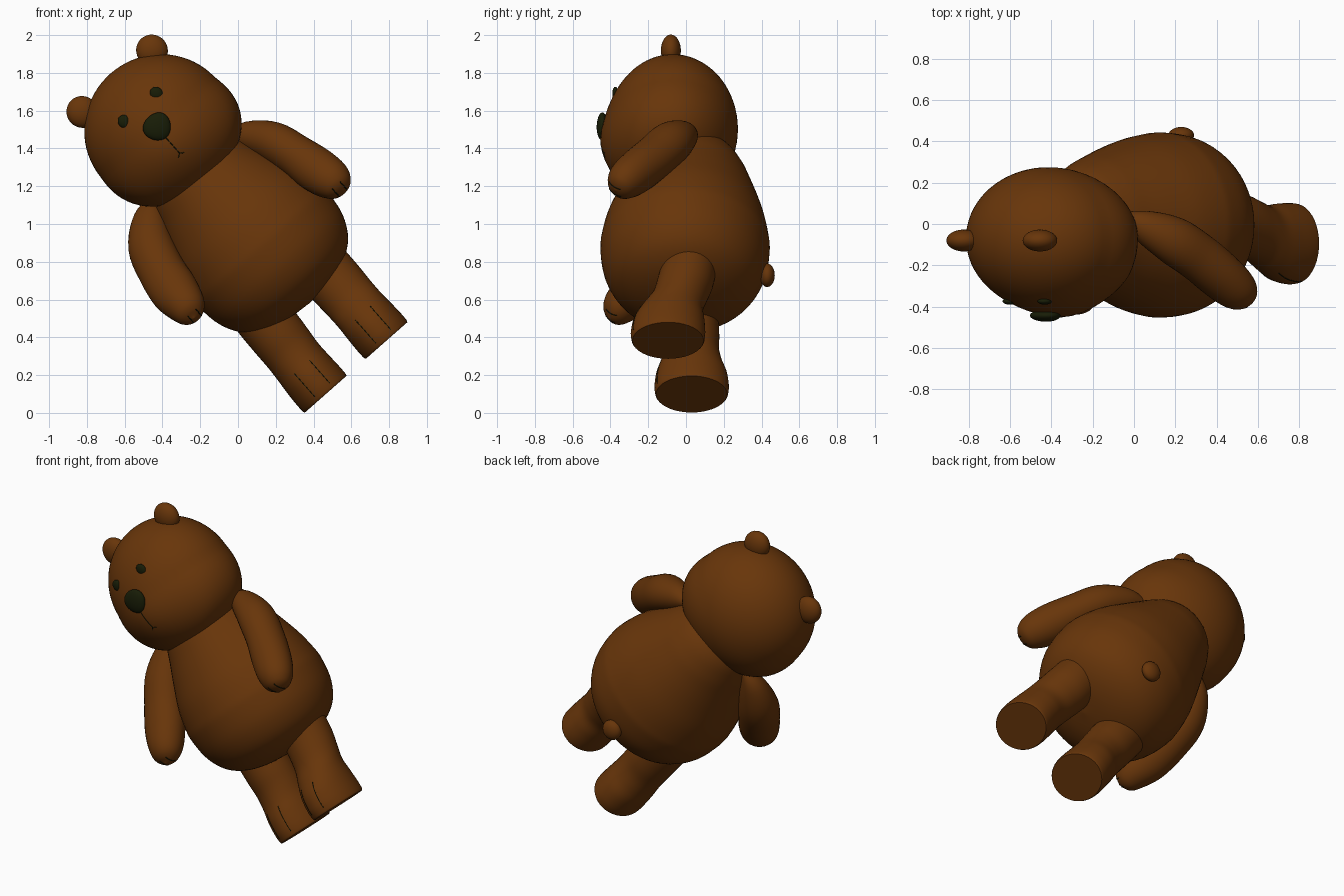
import bpy, bmesh, math
from mathutils import Vector, Matrix
from mathutils.bvhtree import BVHTree

if "Cube" in bpy.data.objects:
    bpy.data.objects.remove(bpy.data.objects["Cube"])

# Upright bear coordinates (x side, y depth, z up) are tipped sideways by this matrix
TILT = Matrix.Translation((0, 0, 1)) @ Matrix.Rotation(math.radians(-41.4), 4, 'Y')
MID = 0.016


def material(name, rgb):
    m = bpy.data.materials.new(name)
    m.diffuse_color = (*rgb, 1)
    m.use_nodes = True
    m.node_tree.nodes["Principled BSDF"].inputs["Base Color"].default_value = m.diffuse_color
    return m


FUR = material("brown_fur", (0.138, 0.036, 0.003))
DARK = material("dark_features", (0.009, 0.012, 0.002))


def finish(bm, name, mat):
    bmesh.ops.recalc_face_normals(bm, faces=bm.faces)
    me = bpy.data.meshes.new(name)
    bm.to_mesh(me)
    bm.free()
    me.materials.append(mat)
    ob = bpy.data.objects.new(name, me)
    bpy.context.collection.objects.link(ob)
    ob.matrix_world = TILT
    return ob


def smooth_rows(rows, steps):
    """Catmull-Rom interpolation of rows of numbers."""
    out = []
    for i in range(len(rows) - 1):
        a, b, c, d = (rows[max(0, min(len(rows) - 1, i + k))] for k in (-1, 0, 1, 2))
        for s in range(steps):
            t = s / steps
            out.append([0.5 * (2 * q + (r - p) * t + (2 * p - 5 * q + 4 * r - w) * t * t
                               + (3 * q - p - 3 * r + w) * t ** 3)
                        for p, q, r, w in zip(a, b, c, d)])
    return out + [list(rows[-1])]


def loft(name, rows, mat, sides=40, steps=5, level=True):
    """Skin rings given as (x, y, z, side radius, depth radius)."""
    rows = smooth_rows(rows, steps) if steps > 1 else rows
    bm = bmesh.new()
    rings = []
    for i, (x, y, z, rx, ry) in enumerate(rows):
        p, q = rows[max(i - 1, 0)], rows[min(i + 1, len(rows) - 1)]
        tan = Vector((0, 0, -1)) if level else (Vector(q[:3]) - Vector(p[:3])).normalized()
        ref = Vector((1, 0, 0)) if abs(tan.x) < 0.9 else Vector((0, 0, 1))
        side = (ref - tan * ref.dot(tan)).normalized()
        deep = tan.cross(side)
        rx, ry = max(rx, 0.002), max(ry, 0.002)
        rings.append([bm.verts.new(Vector((x, y, z))
                                   + side * rx * math.cos(2 * math.pi * k / sides)
                                   + deep * ry * math.sin(2 * math.pi * k / sides))
                      for k in range(sides)])
    for a, b in zip(rings, rings[1:]):
        for k in range(sides):
            n = (k + 1) % sides
            bm.faces.new((a[k], a[n], b[n], b[k]))
    bm.faces.new(rings[0])
    bm.faces.new(rings[-1])
    return finish(bm, name, mat)


def ellipsoid(name, center, radii, mat, shape=None, seg=32):
    bm = bmesh.new()
    bmesh.ops.create_uvsphere(bm, u_segments=seg, v_segments=seg * 2 // 3, radius=1)
    for v in bm.verts:
        v.co = Vector(center) + Vector(a * b for a, b in zip(v.co, radii))
        if shape:
            shape(v.co)
    return finish(bm, name, mat)


def front_of(ob, x, z):
    """Depth of the front surface at x, z."""
    me = ob.data
    tree = BVHTree.FromPolygons([v.co for v in me.vertices], [p.vertices for p in me.polygons])
    hit = tree.ray_cast(Vector((x, -2, z)), Vector((0, 1, 0)))[0]
    return hit.y if hit else None


def stroke(name, ob, a, b, radius=0.0025, count=10):
    """Thin dark line lying on the front of a part."""
    pts = []
    for i in range(count + 1):
        t = i / count
        x, z = a[0] + (b[0] - a[0]) * t, a[1] + (b[1] - a[1]) * t
        y = front_of(ob, x, z)
        if y is not None:
            pts.append((x, y, z, radius, radius))
    if len(pts) > 1:
        loft(name, pts, DARK, sides=6, steps=1, level=False)


# Pear-shaped body, a little deeper at the shoulders
profile = [(-.565, .0), (-.55, .16), (-.51, .285), (-.44, .378), (-.33, .437), (-.2, .457), (-.12, .452),
           (0, .425), (.13, .375), (.25, .325), (.35, .285), (.45, .23), (.53, .13), (.55, .0)]
rows = []
for z, r in profile:
    up = max(0, min(1, (z + .05) / .35))
    rows.append((.011, -.005 + .02 * up, z, r, r * (.98 + .06 * up)))
loft("body", rows, FUR, sides=56)


# Head with full cheeks and a soft muzzle bulge
def cheeks_and_muzzle(co):
    low = max(0, .66 - co.z)
    co.x = MID + (co.x - MID) * (1 + .45 * low) + .05 * low
    if co.y < -.07:
        co.y -= .035 * math.exp(-((co.x - MID) ** 2 + (co.z - .54) ** 2) / (2 * .15 ** 2))
        co.y -= .12 * low * min(1, (-.07 - co.y) / .15)


head = ellipsoid("head", (MID + .004, -.07, .652), (.402, .345, .392), FUR, cheeks_and_muzzle, 56)


# Nose, wider at the top
def nose_shape(co):
    co.x = MID + (co.x - MID) * (1 + 2.5 * (co.z - .667))


ellipsoid("nose", (MID + .004, front_of(head, MID, .667) - .004, .665), (.075, .03, .073), DARK, nose_shape)

# Mouth
stroke("mouth_line", head, (MID, .60), (MID, .485))
for s in (-1, 1):
    stroke("mouth_corner", head, (MID, .485), (MID + s * .02, .472), count=4)

for s, label in ((-1, "right"), (1, "left")):
    # Ears and eyes
    ellipsoid(label + "_ear", (MID + .004 + s * .246, -.08, .99), (.083, .053, .085), FUR)
    ex = MID + .004 + s * .113
    ellipsoid(label + "_eye", (ex, front_of(head, ex, .805) + .003, .805), (.033, .016, .036), DARK, seg=20)

    # Arm reaching down and forward, the right one held wider and further forward
    path = [(.27, .04, .38, .02, .02), (.335, -.005, .325, .075, .075), (.42, -.075, .205, .108, .115),
            (.467, -.16, .065, .112, .118), (.497, -.245, -.055, .12, .114), (.52, -.312, -.145, .11, .103),
            (.528, -.35, -.2, .084, .078), (.531, -.368, -.226, .048, .044), (.532, -.375, -.236, .0, .0)]
    rows = []
    for i, (x, y, z, a, b) in enumerate(path):
        t = i / (len(path) - 1)
        wide = .03 * math.sin(math.pi * min(1, t * 1.6)) if s < 0 else 0
        forward = .035 * t if s < 0 else 0
        lift = .015 if s < 0 else 0
        rows.append((MID + s * (x - .012 + wide), y - forward, z + lift, a + wide * .5, b))
    arm = loft(label + "_arm", rows, FUR, sides=32, level=False)
    # Claw marks on the hand
    for dx in (-.03, .025):
        cx = MID + s * (.512 + dx)
        stroke(label + "_hand_claw", arm, (cx, -.19), (cx, -.245), .003, 6)

    # Leg and foot, one swung forward and one back
    cx = -.033 + s * .215
    foot = -.095 if s > 0 else .03
    rows = []
    for z, swing, rx, ry in ((-.3, 0, .14, .13), (-.45, .08, .15, .145), (-.58, .25, .15, .15),
                             (-.68, .5, .146, .148), (-.76, .8, .145, .162), (-.84, .95, .149, .187),
                             (-.92, 1, .152, .197), (-.97, 1, .151, .194), (-.983, 1, .146, .188)):
        inward = .02 * (1 - swing) if s < 0 else 0
        rows.append((cx + inward, .025 + (foot - .025) * swing, z, rx, ry))
    leg = loft(label + "_leg", rows, FUR)
    # Toe lines
    for dx in (-.052, .055):
        stroke(label + "_toe_line", leg, (cx + dx, -.79), (cx + dx, -.955))

# Round tail
ellipsoid("tail", (-.008, .43, -.355), (.062, .04, .062), FUR, seg=24)

# Smooth shading with the soles kept crisp
for ob in bpy.context.collection.objects:
    ob.select_set(True)
    bpy.context.view_layer.objects.active = ob
bpy.ops.object.shade_smooth_by_angle(angle=math.radians(40))
